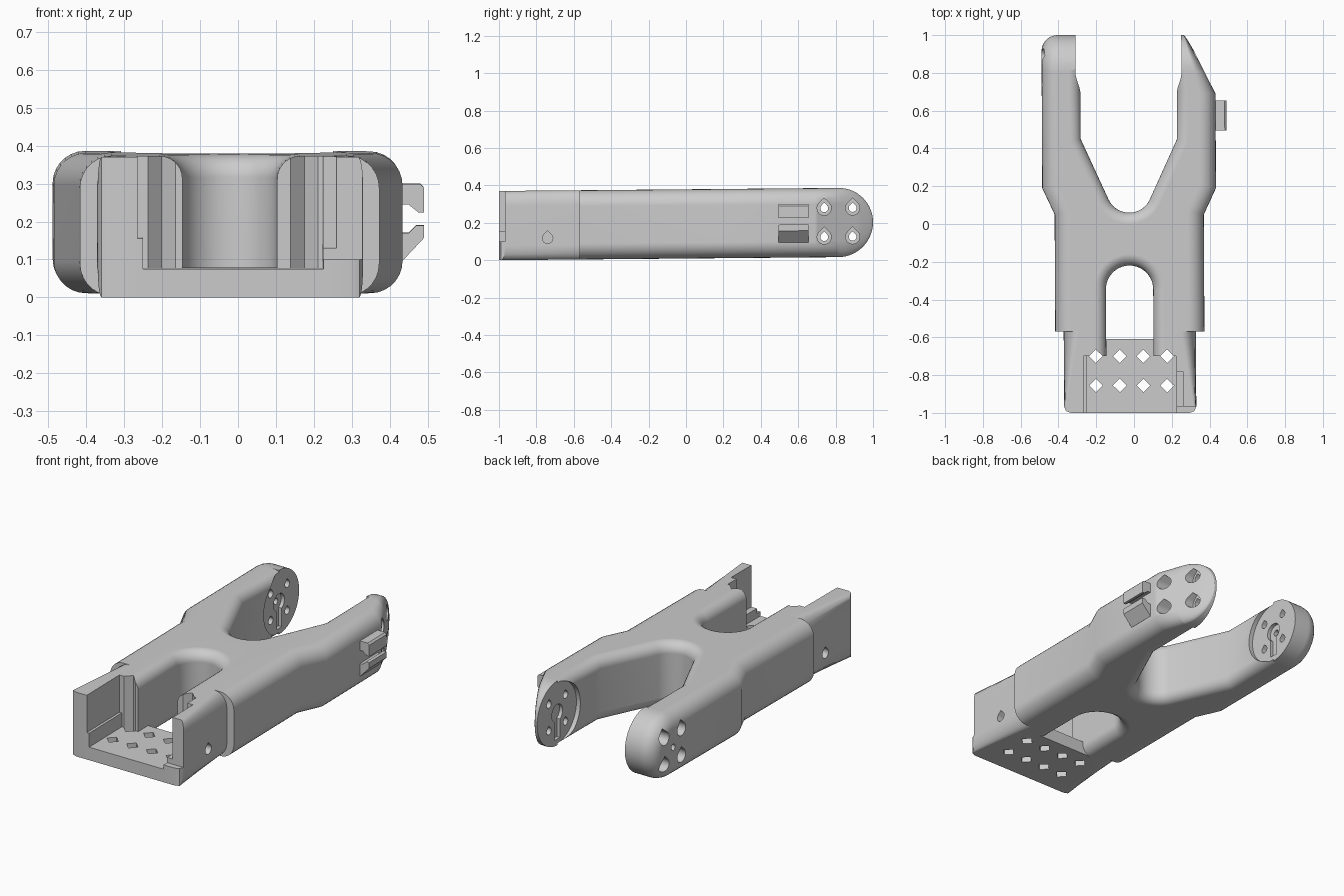
import bpy, bmesh, math

if "Cube" in bpy.data.objects:
    bpy.data.objects.remove(bpy.data.objects["Cube"])

H, R = 0.37, 0.185            # body height, arm-end radius
PIVOT = (0.815, 0.185)        # arm-end centre (y, z)


def prism(name, pts, axis, lo, hi, bevels=()):
    """Extrude a 2D outline along x, y or z; bevels = [(offset, edge test)]."""
    put = {'X': lambda p, t: (t, p[0], p[1]),
           'Y': lambda p, t: (p[0], t, p[1]),
           'Z': lambda p, t: (p[0], p[1], t)}[axis]
    bm = bmesh.new()
    a = [bm.verts.new(put(p, lo)) for p in pts]
    b = [bm.verts.new(put(p, hi)) for p in pts]
    bm.faces.new(a)
    bm.faces.new(b[::-1])
    for i in range(len(pts)):
        j = (i + 1) % len(pts)
        bm.faces.new((a[i], b[i], b[j], a[j]))
    bmesh.ops.recalc_face_normals(bm, faces=bm.faces)
    for offset, test in bevels:
        edges = [e for e in bm.edges if test(e.verts[0].co, e.verts[1].co)]
        bmesh.ops.bevel(bm, geom=edges, offset=offset, offset_type='OFFSET',
                        segments=7, profile=0.5, affect='EDGES')
    bmesh.ops.recalc_face_normals(bm, faces=bm.faces)
    me = bpy.data.meshes.new(name)
    bm.to_mesh(me)
    bm.free()
    ob = bpy.data.objects.new(name, me)
    bpy.context.collection.objects.link(ob)
    return ob


def box(name, x0, x1, y0, y1, z0, z1):
    return prism(name, [(x0, y0), (x1, y0), (x1, y1), (x0, y1)], 'Z', z0, z1)


def cut(ob, cutter):
    cutter.hide_render = True
    m = ob.modifiers.new("cut", 'BOOLEAN')
    m.operation, m.solver, m.object = 'DIFFERENCE', 'EXACT', cutter
    dg = bpy.context.evaluated_depsgraph_get()
    me = bpy.data.meshes.new_from_object(ob.evaluated_get(dg))
    ob.modifiers.clear()
    ob.data = me
    bpy.data.objects.remove(cutter)


def arc(cx, cy, r, a0, a1, n):
    return [(cx + r * math.cos(math.radians(a0 + (a1 - a0) * i / n)),
             cy + r * math.sin(math.radians(a0 + (a1 - a0) * i / n))) for i in range(n + 1)]


def teardrop(y, z, r):
    return arc(y, z, r, 135, 405, 14) + [(y, z + r * 1.41)]


def taper(ob):
    """Slant the outside of the right arm end."""
    for v in ob.data.vertices:
        x, y, _ = v.co
        if y > 0.69 and x > 0.28:
            v.co.x = 0.28 + (x - 0.28) * (0.18 - 0.5 * (y - 0.69)) / 0.18


def flat(p, q):
    return abs(p.z - q.z) < 1e-5


# Forked body
half = (arc(0, -0.345, 0.125, 90, 0, 12) +
        [(0.125, -0.57), (0.395, -0.57), (0.395, 0.05), (0.46, 0.19), (0.46, 0.69),
         (0.46, 0.815), (0.255, 0.815), (0.255, 0.69), (0.255, 0.45)] +
        arc(0, 0.18, 0.12, -24.4, -90, 9))
outline = half + [(-x, y) for x, y in half[-2:0:-1]]


def body_outer(p, q):
    return flat(p, q) and abs(p.y - q.y) > 1e-5 and min(abs(p.x), abs(q.x)) > 0.38


def body_inner(p, q):
    cap = abs(p.y - q.y) < 1e-5 and (p.y > 0.8 or p.y < -0.56)
    return flat(p, q) and not cap and max(abs(p.x), abs(q.x)) < 0.26


body = prism("fork_body", outline, 'Z', 0, H, [(0.085, body_outer), (0.06, body_inner)])
taper(body)

# Rounded arm ends
ends = {}
for s, side in ((-1, "left"), (1, "right")):
    def end_outer(p, q):
        on_arc = all(abs(math.hypot(v.y - PIVOT[0], v.z - PIVOT[1]) - R) < 1e-4 for v in (p, q))
        return min(abs(p.x), abs(q.x)) > 0.45 and on_arc and (p - q).length < 0.1
    ends[s] = prism(side + "_arm_end", arc(*PIVOT, R, -90, 90, 28), 'X',
                    *sorted((0.28 * s, 0.46 * s)), [(0.085, end_outer)])
    if s > 0:
        taper(ends[s])

# Disc pockets, keyhole slots and stepped screw holes in the arm ends
for s in (-1, 1):
    def xcut(ob, pts, a, b):
        cut(ob, prism("cutter", pts, 'X', *sorted((a * s, b * s))))
    xcut(body, arc(*PIVOT, 0.176, 0, 352.5, 47), 0.2, 0.28)
    y, z = PIVOT
    key = arc(y, z, 0.05, -60, 240, 16) + [(y - 0.025, z - 0.15), (y + 0.025, z - 0.15)]
    for ob in (body, ends[s]):
        xcut(ob, key, 0.2, 0.3)
        if s < 0:
            xcut(ob, arc(y, z, 0.018, 0, 330, 11), 0.2, 0.6)
    for dy, ob in ((-0.076, body), (0.076, ends[s])):
        for dz in (-0.077, 0.077):
            xcut(ob, teardrop(y + dy, z + dz, 0.021), 0.2, 0.6)
            xcut(ob, teardrop(y + dy, z + dz, 0.038), 0.325, 0.6)

# Lower side walls with slot pillars
walls = {}
for s, side in ((-1, "left"), (1, "right")):
    pts = [(0.125, -0.57), (0.35, -0.57), (0.35, -0.965), (0.34, -0.99), (0.315, -1),
           (0.245, -1), (0.245, -0.70), (0.125, -0.70)]

    def wall_outer(p, q):
        return flat(p, q) and min(abs(p.x), abs(q.x)) > 0.349

    def wall_slot(p, q):
        return flat(p, q) and max(abs(p.x), abs(q.x)) < 0.126
    walls[s] = prism(side + "_wall", [(s * x, y) for x, y in pts], 'Z', 0, H,
                     [(0.08, wall_outer), (0.06, wall_slot)])
    cut(walls[s], prism("cutter", teardrop(-0.74, 0.115, 0.028), 'X', *sorted((0.2 * s, 0.5 * s))))
cut(walls[1], box("cutter", 0.2, 0.28, -1.1, -0.78, 0.13, 0.5))
cut(walls[1], box("cutter", 0.2, 0.5, -1.1, -0.967, 0.1, 0.5))

# Floor plate with diamond holes running up through the pillars
floor = box("floor_plate", -0.25, 0.25, -1, -0.61, 0, 0.075)
for i in range(4):
    for y in (-0.70, -0.855):
        x, d = -0.18 + 0.1255 * i, 0.036
        dia = [(x - d, y), (x, y - d), (x + d, y), (x, y + d)]
        cut(floor, prism("cutter", dia, 'Z', -0.1, 0.5))
        if i in (0, 3) and y > -0.8:
            cut(walls[-1 if i == 0 else 1], prism("cutter", dia, 'Z', -0.1, 0.5))
lip = box("left_floor_lip", -0.25, -0.23, -1, -0.70, 0.07, 0.155)

# Cable clip jaws on the right arm
upper = [(0.45, 0.286), (0.508, 0.286), (0.518, 0.276), (0.518, 0.211),
         (0.503, 0.211), (0.478, 0.231), (0.45, 0.231)]
lower = [(0.45, 0.156), (0.478, 0.156), (0.498, 0.176), (0.518, 0.176),
         (0.518, 0.143), (0.46, 0.081), (0.45, 0.081)]
clips = [prism(n, p, 'Y', 0.495, 0.655) for n, p in (("upper_clip", upper), ("lower_clip", lower))]

# Slight overall lean and smooth shading
for ob in [body, floor, lip, *ends.values(), *walls.values(), *clips]:
    for v in ob.data.vertices:
        v.co.x += -0.025 - 0.005 * v.co.y
        v.co.z += 0.009 * (v.co.y + 1)
    bpy.ops.object.select_all(action='DESELECT')
    ob.select_set(True)
    bpy.context.view_layer.objects.active = ob
    bpy.ops.object.shade_smooth_by_angle(angle=math.radians(32))
    ob.modifiers.new("even_shading", 'WEIGHTED_NORMAL').keep_sharp = True
